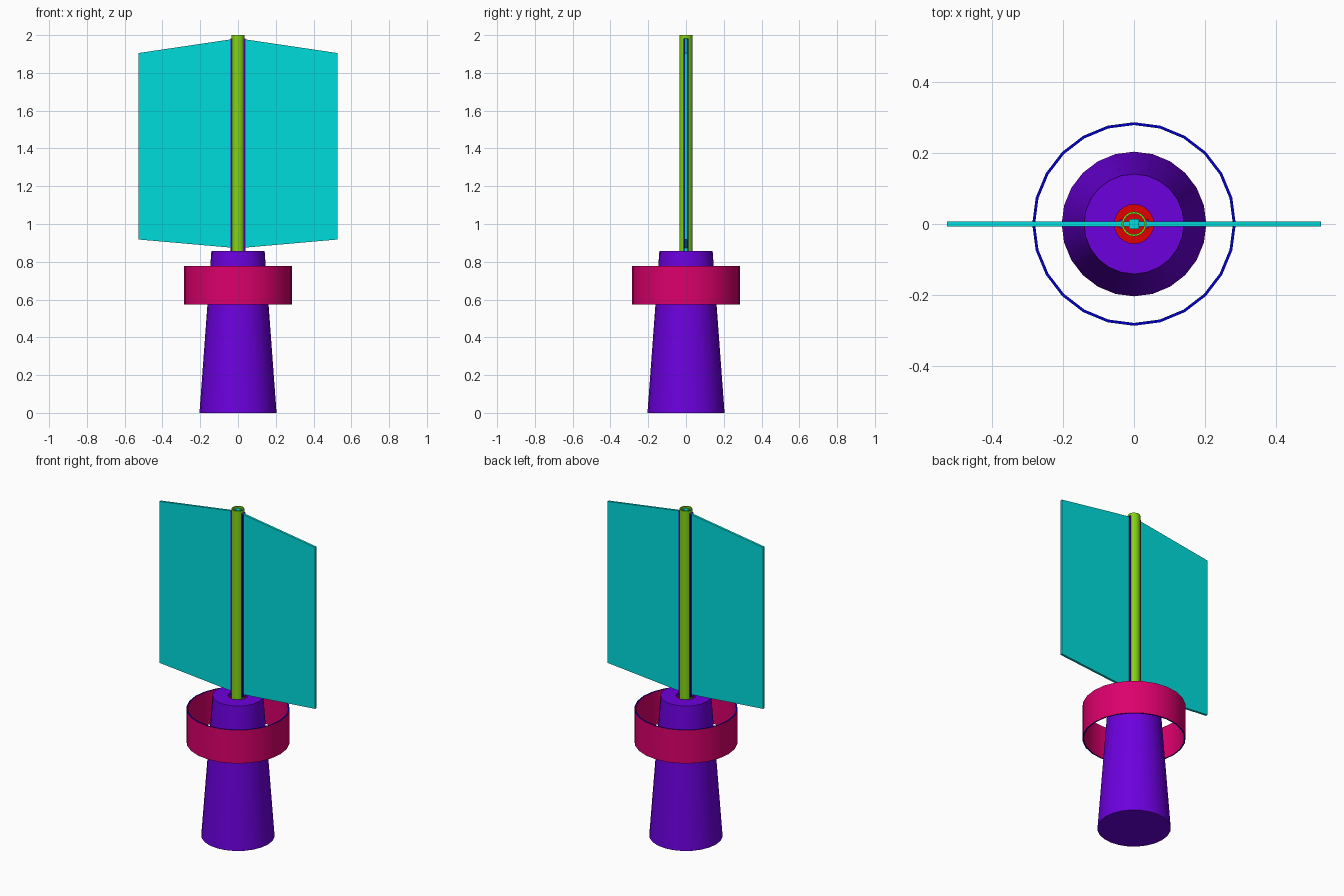
import bpy
import bmesh
from math import sin, cos, pi, asin

cube = bpy.data.objects.get("Cube")
if cube:
    bpy.data.objects.remove(cube, do_unlink=True)


def material(name, rgb):
    lin = [((c / 255 + 0.055) / 1.055) ** 2.4 if c > 10 else c / 255 / 12.92 for c in rgb]
    mat = bpy.data.materials.new(name)
    mat.use_nodes = True
    mat.diffuse_color = (*lin, 1)
    mat.node_tree.nodes["Principled BSDF"].inputs["Base Color"].default_value = (*lin, 1)
    return mat


purple = material("purple", (108, 0, 222))
pink = material("pink", (220, 0, 108))
blue = material("blue", (0, 0, 200))
teal = material("teal", (0, 220, 220))
green = material("green", (130, 212, 22))
red = material("red", (228, 0, 0))


def finish(name, bm, mats, smooth=True):
    bmesh.ops.recalc_face_normals(bm, faces=bm.faces)
    mesh = bpy.data.meshes.new(name)
    bm.to_mesh(mesh)
    bm.free()
    for m in mats:
        mesh.materials.append(m)
    obj = bpy.data.objects.new(name, mesh)
    bpy.context.collection.objects.link(obj)
    if smooth:
        bpy.ops.object.select_all(action='DESELECT')
        obj.select_set(True)
        bpy.context.view_layer.objects.active = obj
        bpy.ops.object.shade_smooth_by_angle(angle=pi / 6)


def lathe(profile, sides, closed=False):
    """Turn (radius, height) points about z, capping the open ends."""
    bm = bmesh.new()
    rings = [[bm.verts.new((r * cos(2 * pi * i / sides), r * sin(2 * pi * i / sides), z))
              for i in range(sides)] for r, z in profile]
    pairs = list(zip(rings, rings[1:]))
    if closed:
        pairs.append((rings[-1], rings[0]))
    else:
        bm.faces.new(rings[0])
        bm.faces.new(rings[-1])
    for a, b in pairs:
        for i in range(sides):
            j = (i + 1) % sides
            bm.faces.new((a[i], a[j], b[j], b[i]))
    return bm


def prism(points, offset):
    """Extrude a flat outline along the offset vector."""
    bm = bmesh.new()
    face = bm.faces.new([bm.verts.new(p) for p in points])
    ext = bmesh.ops.extrude_face_region(bm, geom=[face])
    verts = [g for g in ext["geom"] if isinstance(g, bmesh.types.BMVert)]
    bmesh.ops.translate(bm, verts=verts, vec=offset)
    return bm


def rectangle(x0, x1, y0, y1, z):
    return [(x0, y0, z), (x1, y0, z), (x1, y1, z), (x0, y1, z)]


# Tapered body with a red-floored socket in its top
body_top, socket_floor = 0.857, 0.83
bm = lathe([(0.204, 0), (0.141, body_top), (0.055, body_top), (0.055, socket_floor)], 24)
for f in bm.faces:
    c = f.calc_center_median()
    f.material_index = int(abs(c.z - socket_floor) < 0.001 and c.xy.length < 0.01)
finish("body", bm, [purple, red])

# Floating band: pink walls, blue rims
bm = lathe([(0.287, 0.574), (0.287, 0.778), (0.279, 0.778), (0.279, 0.574)], 24, True)
bm.normal_update()
for f in bm.faces:
    f.material_index = int(abs(f.normal.z) > 0.5)
finish("band", bm, [pink, blue])

# Hollow mast: two curved shells with side slots, joined by a full ring on top
outer, inner, slot, slot_top = 0.035, 0.029, 0.013, 1.982
for name, side in (("mast_front_shell", -1), ("mast_back_shell", 1)):
    outline = []
    for radius, step in ((outer, 1), (inner, -1)):
        a = asin(slot / radius)
        arc = [a + (pi - 2 * a) * i / 10 for i in range(11)][::step]
        outline += [(radius * cos(t), side * radius * sin(t), socket_floor) for t in arc]
    finish(name, prism(outline, (0, 0, slot_top - socket_floor)), [green])
finish("mast_top_ring", lathe([(outer, slot_top), (outer, 2), (inner, 2), (inner, slot_top)],
                              24, True), [green])

# Core rod inside the mast
core = rectangle(-0.014, 0.014, -0.014, 0.014, socket_floor)
finish("mast_core", prism(core, (0, 0, 1.995 - socket_floor)), [teal], False)

# Side panels and the strips that seat them in the slots
for name, s in (("left", 1), ("right", -1)):
    outline = [(s * x, -0.007, z) for x, z in
               ((0.014, 0.873), (0.527, 0.918), (0.527, 1.905), (0.014, 1.981))]
    finish(name + "_panel", prism(outline, (0, 0.014, 0)), [teal], False)
    for end, y in (("front", -1), ("back", 1)):
        strip = rectangle(s * 0.028, s * 0.041, y * 0.007, y * 0.0128, body_top)
        bm = prism(strip, (0, 0, slot_top - body_top))
        bm.normal_update()
        for f in bm.faces:
            f.material_index = int(abs(f.normal.x) > 0.5)
        finish(f"{name}_{end}_slot_strip", bm, [purple, blue], False)
